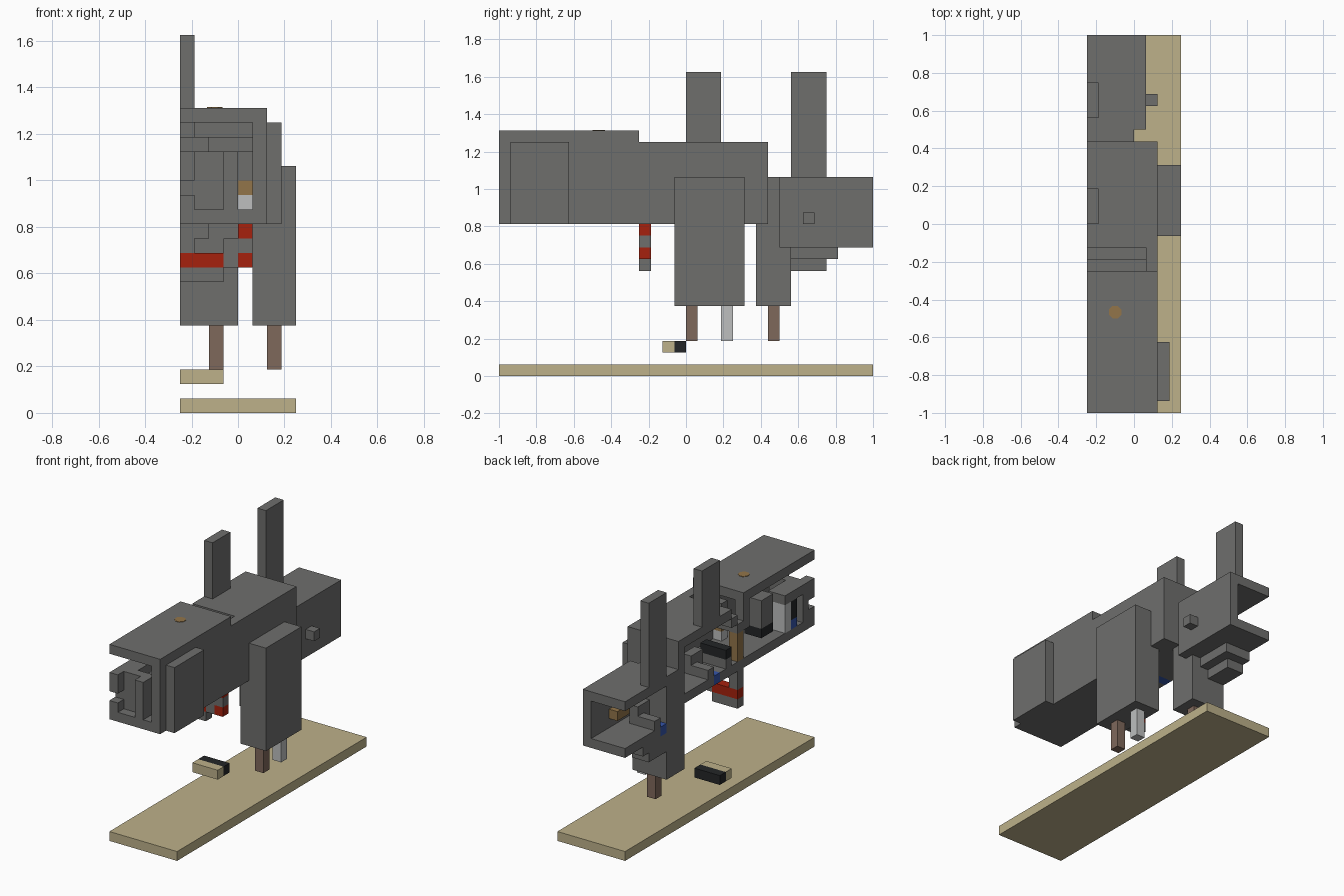
import bpy
import math

U = 1 / 16  # block size

if "Cube" in bpy.data.objects:
    bpy.data.objects.remove(bpy.data.objects["Cube"], do_unlink=True)


def material(name, r, g, b):
    m = bpy.data.materials.new(name)
    m.use_nodes = True
    m.diffuse_color = (r, g, b, 1)
    m.node_tree.nodes["Principled BSDF"].inputs["Base Color"].default_value = (r, g, b, 1)
    return m


grey = material("hull grey", .156, .156, .152)
tan = material("tan", .508, .44, .254)
red = material("red", .381, .015, .004)
white = material("pale grey", .51, .52, .52)
brown = material("dull brown", .212, .138, .105)
gold = material("golden brown", .29, .178, .067)
black = material("black", .017, .019, .021)
blue = material("blue", .034, .09, .4)


def box(name, mat, x, y, z):
    """Block from (start, end) pairs counted in blocks from the front corner."""
    spans = (x, y, z)
    mid = [(a + b) / 2 * U + off for (a, b), off in zip(spans, (-.25, -1, 0))]
    bpy.ops.mesh.primitive_cube_add(size=1, location=mid)
    ob = bpy.context.object
    ob.name = name
    ob.scale = [(b - a) * U for a, b in spans]
    bpy.ops.object.transform_apply(location=False, rotation=False, scale=True)
    ob.data.materials.append(mat)
    return ob


# Ground plate
box("base_plate", tan, (0, 8), (0, 32), (0, 1))

# Front hull shell, open at the front and on one side
box("front_roof", grey, (0, 6), (0, 12), (20, 21))
box("front_wall", grey, (5, 6), (0, 12), (13, 20))
box("front_floor", grey, (0, 5), (0, 12), (13, 14))
box("side_plate", grey, (6, 7), (1, 6), (13, 20))
box("front_bulkhead", grey, (0, 1), (11, 12), (17, 20))

# Nose panel with a notched frame
box("nose_panel", grey, (0, 4), (1, 2), (14, 18))
box("nose_post", grey, (3, 4), (0, 1), (14, 18))
box("nose_upper_lug", grey, (0, 1), (0, 1), (16, 18))
box("nose_lower_lug", grey, (0, 1), (0, 1), (14, 15))
box("console_top", grey, (0, 2), (2, 5), (17, 18))
box("console_pillar", white, (0, 2), (4, 5), (14, 17))
box("console_screen", black, (0, 1), (3, 4), (15, 17))
box("console_foot", blue, (0, 1), (3, 4), (14, 15))

# Front compartment fittings
box("turret_block", grey, (0, 2), (7, 9), (16, 19))
box("turret_foot", black, (0, 2), (7, 9), (15, 16))
box("locker_base", white, (4, 5), (9, 10), (14, 15))
box("locker_middle", gold, (4, 5), (9, 10), (15, 16))
box("locker_top", grey, (4, 5), (9, 10), (16, 18))
box("cabin_post", gold, (0, 1), (12, 13), (14, 17))

# Roof hatch disc
bpy.ops.mesh.primitive_cylinder_add(vertices=8, radius=.036, depth=.006,
                                    location=(-.1, -.467, 21 * U),
                                    rotation=(0, 0, math.pi / 8))
bpy.context.object.name = "roof_disc"
bpy.context.object.data.materials.append(gold)

# Middle hull shell
box("middle_roof", grey, (0, 5), (14, 23), (19, 20))
box("roof_step_upper", grey, (0, 5), (13, 14), (18, 19))
box("roof_step_lower", grey, (0, 5), (12, 13), (17, 18))
box("middle_wall", grey, (5, 6), (12, 23), (13, 20))
box("middle_floor", grey, (0, 5), (12, 16), (13, 14))
box("middle_floor_rear", grey, (0, 5), (17, 22), (13, 14))
box("middle_floor_side", grey, (2, 5), (16, 17), (13, 14))
box("middle_back_wall", grey, (0, 5), (22, 23), (13, 19))
box("middle_bench", black, (0, 3), (14, 15), (15, 16))
box("bench_support", grey, (0, 3), (14, 15), (14, 15))

# Crew seats with blue cushions
for label, y, z in (("middle", 16, 13), ("rear", 25, 11)):
    box(label + "_cushion", blue, (0, 2), (y, y + 1), (z, z + 1))
    box(label + "_seat", grey, (0, 2), (y + 1, y + 2), (z + 1, z + 2))
    box(label + "_seat_back", grey, (2, 3), (y, y + 2), (z + 1, z + 3))

# Hanging mount below the hull
box("mount_bottom", grey, (0, 3), (12, 13), (9, 10))
box("mount_bar", red, (0, 3), (12, 13), (10, 11))
box("mount_hanger", grey, (0, 1), (12, 13), (11, 13))
box("mount_cap", grey, (1, 2), (12, 13), (12, 13))
box("mount_link", grey, (3, 4), (12, 13), (10, 12))
for label, z, mat in (("low", 10, red), ("middle", 11, grey), ("high", 12, red)):
    box("mount_end_" + label, mat, (4, 5), (12, 13), (z, z + 1))

# Side leg housing and feet
box("leg_housing_outer", grey, (6, 8), (15, 21), (6, 17))
box("leg_housing_inner", grey, (5, 6), (15, 21), (6, 13))
box("side_foot_front", brown, (6, 7), (16, 17), (3, 6))
box("side_foot_back", white, (6, 7), (19, 20), (3, 6))

# Rear leg
box("rear_leg_front", grey, (0, 4), (22, 23), (6, 13))
box("rear_leg", grey, (0, 4), (23, 25), (6, 17))
box("rear_foot", brown, (2, 3), (23, 24), (3, 6))

# Rear hull shell, open at the back and on one side
box("rear_roof", grey, (0, 5), (24, 32), (16, 17))
box("rear_wall", grey, (4, 5), (24, 32), (11, 17))
box("rear_floor_front", grey, (2, 4), (25, 26), (11, 12))
box("rear_floor", grey, (0, 4), (26, 32), (11, 12))
box("rear_side_knob", grey, (5, 6), (26, 27), (13, 14))
box("rear_knob_shaft", gold, (3, 4), (26, 27), (13, 14))
box("rear_knob_handle", gold, (3, 4), (27, 29), (13, 14))
box("rear_ledge_upper", grey, (0, 3), (25, 29), (10, 11))
box("rear_ledge_lower", grey, (0, 2), (25, 28), (9, 10))

# Upright stacks
box("front_stack", grey, (0, 1), (16, 19), (20, 26))
box("rear_stack", grey, (0, 1), (25, 28), (17, 26))

# Loose block near the ground
box("loose_block_front", tan, (0, 3), (14, 15), (2, 3))
box("loose_block_back", black, (0, 3), (15, 16), (2, 3))
